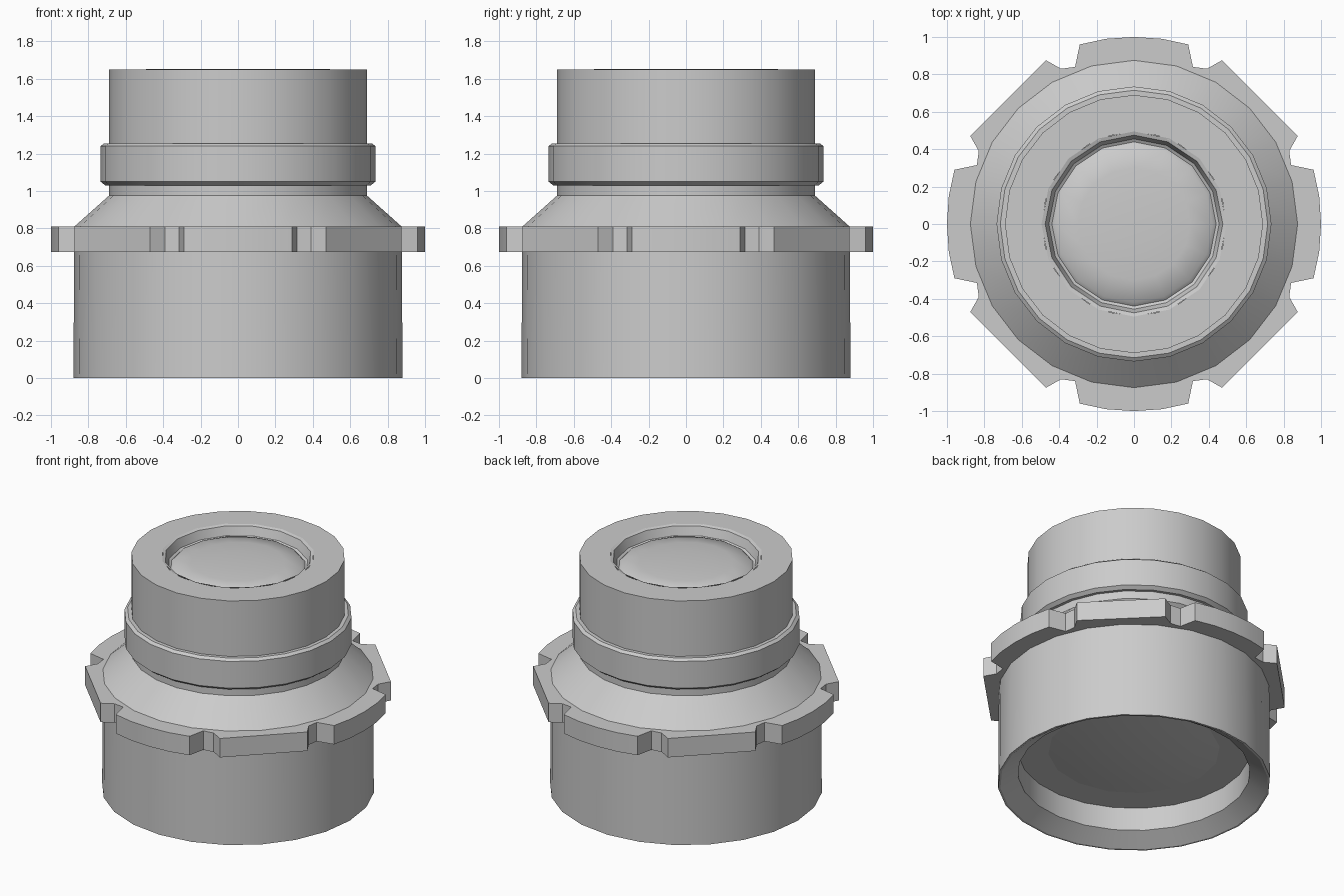
import bpy, bmesh, math

cube = bpy.data.objects.get("Cube")
if cube:
    bpy.data.objects.remove(cube, do_unlink=True)

# One plain grey for every part
grey = bpy.data.materials.new("plain grey")
grey.use_nodes = True
GREY = (0.6, 0.6, 0.6, 1.0)
grey.diffuse_color = GREY
grey.node_tree.nodes["Principled BSDF"].inputs["Base Color"].default_value = GREY


def finish(name, bm, smooth_angle=30):
    mesh = bpy.data.meshes.new(name)
    bm.to_mesh(mesh)
    bm.free()
    mesh.materials.append(grey)
    obj = bpy.data.objects.new(name, mesh)
    bpy.context.collection.objects.link(obj)
    bpy.ops.object.select_all(action="DESELECT")
    obj.select_set(True)
    bpy.context.view_layer.objects.active = obj
    bpy.ops.object.shade_smooth_by_angle(angle=math.radians(smooth_angle))
    return obj


def lathe(name, profile, sides, smooth_angle=30):
    """Spin (radius, z) points about the z axis."""
    bm = bmesh.new()
    rings = []
    for r, z in profile:
        rings.append([bm.verts.new((r * math.cos(2 * math.pi * j / sides),
                                    r * math.sin(2 * math.pi * j / sides), z))
                      for j in range(sides)])
    for low, high in zip(rings, rings[1:]):
        for j in range(sides):
            k = (j + 1) % sides
            bm.faces.new((low[j], low[k], high[k], high[j]))
    bmesh.ops.remove_doubles(bm, verts=bm.verts, dist=1e-5)
    return finish(name, bm, smooth_angle)


# Housing: recessed underside, barrel, sloped shoulder, neck and top face
lathe("housing", [
    (0.50, 0.24), (0.75, 0.24), (0.75, 0.075), (0.865, 0.0), (0.88, 0.0),
    (0.875, 0.81), (0.69, 0.975), (0.69, 1.65), (0.49, 1.65)], 24)

# Raised band around the neck
lathe("neck_band", [
    (0.68, 1.03), (0.71, 1.03), (0.735, 1.05), (0.735, 1.24),
    (0.715, 1.255), (0.68, 1.255)], 24, 25)

# Notched flange: one quarter of the outline, repeated four times
quarter = [(1.0, 0.0), (0.99, 0.15), (0.96, 0.29), (0.84, 0.315),
           (0.83, 0.39), (0.875, 0.47), (0.47, 0.875), (0.39, 0.83),
           (0.315, 0.84), (0.29, 0.96), (0.15, 0.99)]
bm = bmesh.new()
outline = []
for q in range(4):
    c, s = round(math.cos(q * math.pi / 2)), round(math.sin(q * math.pi / 2))
    outline += [(c * x - s * y, s * x + c * y) for x, y in quarter]
base = bm.faces.new([bm.verts.new((x, y, 0.675)) for x, y in outline])
top = bmesh.ops.extrude_face_region(bm, geom=[base])
bmesh.ops.translate(bm, vec=(0, 0, 0.135),
                    verts=[g for g in top["geom"] if isinstance(g, bmesh.types.BMVert)])
bmesh.ops.recalc_face_normals(bm, faces=bm.faces)
finish("notched_flange", bm, 15)

# Bezel lining the top opening
lathe("top_bezel", [
    (0.495, 1.652), (0.475, 1.645), (0.455, 1.585), (0.43, 1.57)], 16, 25)

# Shallow domed lenses at the top and in the underside recess
lathe("top_lens", [
    (0.445, 1.57), (0.42, 1.595), (0.30, 1.61), (0.15, 1.618), (0.0, 1.62)], 16, 60)
lathe("bottom_lens", [
    (0.0, 0.195), (0.20, 0.20), (0.40, 0.217), (0.555, 0.24)], 16, 60)
